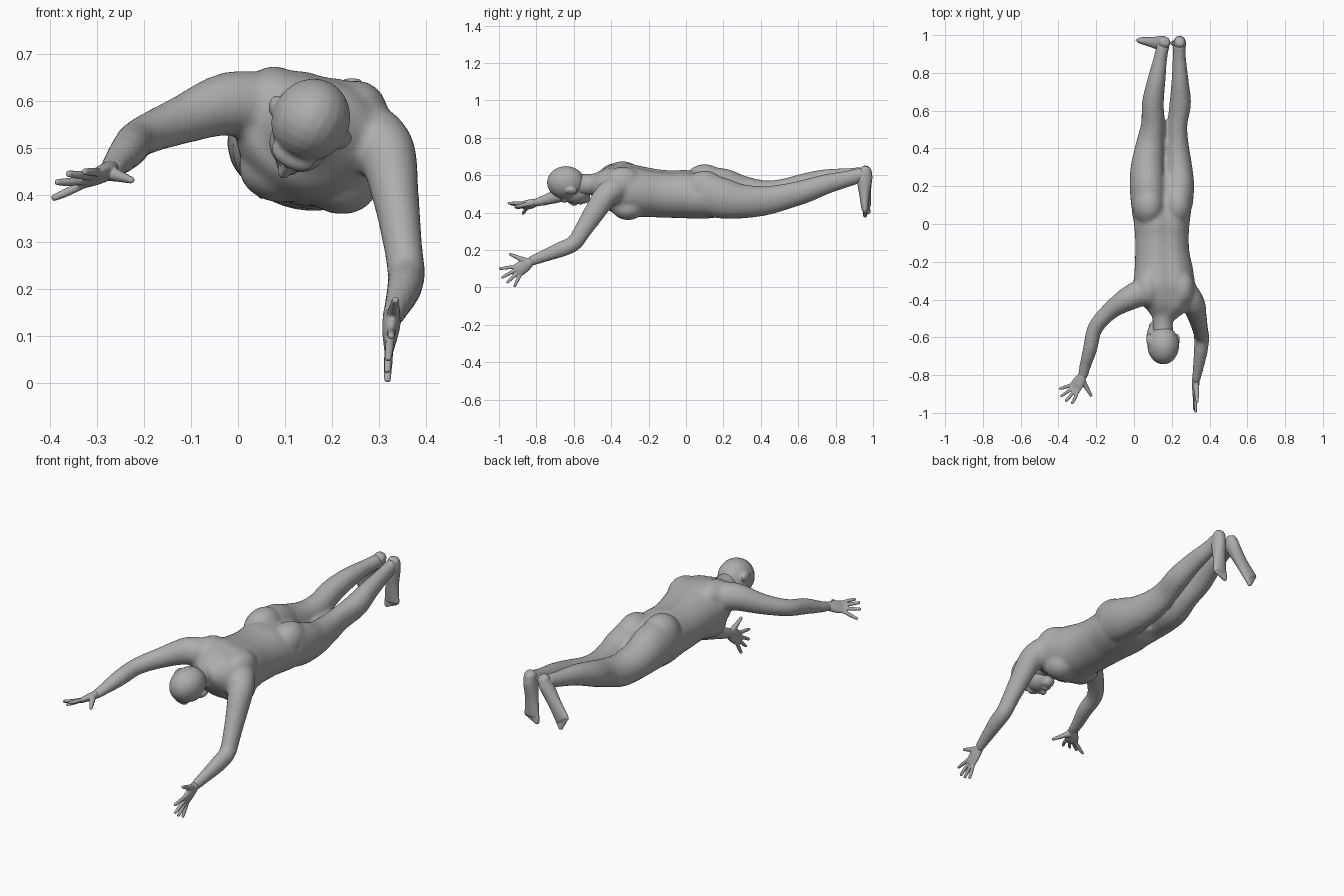
import bpy, bmesh, math
from mathutils import Vector, Matrix

cube = bpy.data.objects.get("Cube")
if cube:
    bpy.data.objects.remove(cube, do_unlink=True)

skin = bpy.data.materials.new("plain_grey")
skin.use_nodes = True
GREY = (.42, .42, .42, 1)
skin.diffuse_color = GREY
skin.node_tree.nodes["Principled BSDF"].inputs["Base Color"].default_value = GREY

ROLL = Vector((.98, 0, -.2))      # sideways axis of the slightly rolled body
ACROSS = Vector((1, 0, 0))


def spline(points, steps):
    """Smooth path through stations of (x, y, z, half width, half depth)."""
    pts = [Vector(p) for p in points]
    pts = [pts[0]] + pts + [pts[-1]]
    out = []
    for a, b, c, d in zip(pts, pts[1:], pts[2:], pts[3:]):
        for i in range(steps):
            t = i / steps
            out.append(b + (c - a) * (t / 2)
                       + (a * 2 - b * 5 + c * 4 - d) * (t * t / 2)
                       + (b * 3 - a - c * 3 + d) * (t ** 3 / 2))
    out.append(pts[-1])
    return out


def tube(bm, points, side=ACROSS, groove=0, sides=20, steps=4):
    """Loft of elliptical sections with rounded ends."""
    path = spline(points, steps)
    centres = [Vector(p[:3]) for p in path]
    rings = []

    def ring(centre, tangent, a, b):
        s = (side - tangent * side.dot(tangent)).normalized()
        n = tangent.cross(s)
        verts = []
        for k in range(sides):
            ang = math.tau * k / sides
            dip = 1 - groove * math.exp(-((ang - math.pi / 2) / .25) ** 2)
            verts.append(bm.verts.new(centre + s * a * math.cos(ang) + n * b * dip * math.sin(ang)))
        rings.append(verts)

    last = len(path) - 1
    for i, p in enumerate(path):
        t = (centres[min(i + 1, last)] - centres[max(i - 1, 0)]).normalized()
        low = min(p[3], p[4])
        if i == 0:
            ring(centres[i] - t * low * .5, t, p[3] * .6, p[4] * .6)
        ring(centres[i], t, p[3], p[4])
        if i == last:
            ring(centres[i] + t * low * .5, t, p[3] * .6, p[4] * .6)
    for r, q in zip(rings, rings[1:]):
        for k in range(sides):
            j = (k + 1) % sides
            bm.faces.new((r[k], r[j], q[j], q[k]))
    bm.faces.new(rings[0][::-1])
    bm.faces.new(rings[-1])


def blob(bm, centre, size, turn=0):
    """Ellipsoid, turned about the long axis of the body."""
    m = Matrix.Translation(centre) @ Matrix.Rotation(turn, 4, 'Y') @ Matrix.Diagonal((*size, 1))
    bmesh.ops.create_uvsphere(bm, u_segments=20, v_segments=12, radius=1, matrix=m)


def finish(bm, name, voxel, smooth):
    """Fuse the overlapping shapes into one soft skin."""
    bmesh.ops.recalc_face_normals(bm, faces=bm.faces[:])
    mesh = bpy.data.meshes.new(name)
    bm.to_mesh(mesh)
    bm.free()
    mesh.materials.append(skin)
    obj = bpy.data.objects.new(name, mesh)
    bpy.context.collection.objects.link(obj)
    fuse = obj.modifiers.new("fuse", 'REMESH')
    fuse.mode = 'VOXEL'
    fuse.voxel_size = voxel
    fuse.use_smooth_shade = True
    soft = obj.modifiers.new("soften", 'SMOOTH')
    soft.factor = .5
    soft.iterations = smooth


# Torso and neck
body = bmesh.new()
tube(body, [(.145, .22, .48, .14, .1), (.145, .1, .49, .16, .122), (.147, 0, .5, .148, .13),
            (.148, -.07, .5, .143, .128), (.15, -.16, .505, .145, .13), (.158, -.26, .515, .158, .138),
            (.16, -.35, .53, .165, .14), (.165, -.42, .545, .14, .11), (.16, -.47, .55, .09, .075)],
     ROLL, groove=.1, sides=32)
tube(body, [(.155, -.42, .56, .08, .075), (.152, -.5, .55, .055, .058), (.155, -.6, .55, .055, .058)], ROLL)

# Shoulder blades, chest and buttocks
blob(body, (.075, -.34, .6), (.07, .1, .075), .2)
blob(body, (.25, -.34, .57), (.07, .1, .075), .2)
blob(body, (.085, -.31, .455), (.085, .09, .07), .2)
blob(body, (.215, -.31, .43), (.085, .09, .07), .2)
blob(body, (.075, .1, .56), (.085, .11, .1), .2)
blob(body, (.225, .1, .53), (.08, .11, .095), .2)

# Right and left arms
tube(body, [(.07, -.35, .585, .075, .075), (-.02, -.39, .595, .066, .068), (-.12, -.455, .56, .048, .052),
            (-.205, -.55, .525, .041, .042), (-.232, -.66, .498, .038, .041),
            (-.258, -.75, .468, .031, .029), (-.272, -.81, .452, .027, .021)], Vector((.7, -.7, 0)))
tube(body, [(.25, -.34, .54, .075, .075), (.312, -.42, .5, .064, .066), (.335, -.49, .4, .05, .057),
            (.35, -.555, .3, .042, .047), (.358, -.6, .235, .04, .043), (.354, -.67, .203, .037, .042),
            (.34, -.76, .167, .029, .033), (.328, -.83, .14, .022, .027)])

# Right and left legs
tube(body, [(.075, .1, .53, .09, .115), (.07, .2, .525, .092, .112), (.07, .3, .505, .088, .093),
            (.085, .42, .49, .075, .083), (.1, .53, .512, .062, .071), (.1, .64, .548, .058, .064),
            (.117, .75, .58, .049, .053), (.14, .88, .6, .036, .039), (.155, .95, .608, .033, .038)], ROLL)
tube(body, [(.225, .1, .5, .085, .115), (.233, .2, .475, .085, .11), (.232, .3, .46, .076, .093),
            (.227, .42, .463, .062, .08), (.23, .53, .485, .052, .07), (.245, .64, .515, .057, .063),
            (.244, .75, .552, .046, .054), (.24, .88, .585, .035, .043), (.24, .95, .606, .033, .04)], ROLL)
finish(body, "body", .011, 5)

# Head, face turned down and towards its right
head = bmesh.new()
centre = Vector((.155, -.642, .56))
face, ear_axis = Vector((-.46, 0, -.89)), Vector((.89, 0, -.46))
TURN = .48


def on_head(forward, along, sideways=0):
    return centre + face * forward + ear_axis * sideways + Vector((0, along, 0))


blob(head, centre, (.083, .102, .09), TURN)
blob(head, on_head(.055, .05), (.064, .078, .062), TURN)
blob(head, on_head(.09, .1), (.036, .03, .03), TURN)
blob(head, on_head(.083, -.008), (.05, .022, .03), TURN)
blob(head, on_head(.112, .078), (.026, .016, .016), TURN)
tube(head, [(*on_head(.1, .005), .01, .01), (*on_head(.126, .042), .012, .014),
            (*on_head(.118, .054), .018, .012)], ear_axis, sides=10)
for s in (-1, 1):
    blob(head, on_head(.008, .03, s * .083), (.012, .034, .022), TURN + s * .3)
finish(head, "head", .006, 4)


def hand(name, wrist, index, pinky, tips, thumb):
    """Flat palm with four fingers between index and pinky knuckles, and a thumb."""
    bm = bmesh.new()
    wrist, index, pinky = Vector(wrist), Vector(index), Vector(pinky)
    across = (index - pinky).normalized()
    middle = (index + pinky) / 2
    half = (index - pinky).length / 2 + .008
    tube(bm, [(*wrist, .022, .02), (*wrist.lerp(middle, .5), half * .95, .018),
              (*middle, half, .012)], across)
    for i, tip in enumerate(tips):
        base, tip = index.lerp(pinky, i / 3), Vector(tip)
        inner = base.lerp(middle, .2).lerp(wrist, .2)
        tube(bm, [(*inner, .01, .01), (*base.lerp(tip, .5), .0095, .0095), (*tip, .0075, .0075)],
             across, sides=10)
    root, end = Vector(thumb[0]), Vector(thumb[1])
    tube(bm, [(*root, .018, .016), (*root.lerp(end, .5), .012, .012), (*end, .008, .008)],
         across, sides=10)
    finish(bm, name, .004, 3)


hand("right_hand", (-.27, -.8, .455), (-.293, -.885, .45), (-.334, -.855, .42),
     [(-.328, -.95, .45), (-.362, -.938, .446), (-.386, -.912, .428), (-.393, -.872, .394)],
     [(-.272, -.83, .447), (-.226, -.91, .432)])
hand("left_hand", (.328, -.825, .142), (.326, -.922, .11), (.32, -.888, .063),
     [(.326, -.996, .1), (.32, -.984, .052), (.318, -.956, .026), (.318, -.917, .006)],
     [(.33, -.86, .142), (.335, -.942, .178)])


def foot(name, points, side):
    """Wedge from heel to ball, with five toes of falling size (big toe on the side axis)."""
    bm = bmesh.new()
    tube(bm, points, side)
    ball, toe = Vector(points[-1][:3]), Vector(points[-1][:3]) - Vector(points[-2][:3])
    toe.normalize()
    for i in range(5):
        base = ball + side * (.03 - .0155 * i)
        size = .0125 - .0012 * i
        tip = base + toe * (.034 - .006 * i)
        tube(bm, [(*base, size, size), (*tip, size, size)], side, sides=10)
    finish(bm, name, .005, 3)


foot("right_foot", [(.165, .962, .632, .03, .03), (.148, .957, .59, .034, .04), (.1, .962, .52, .035, .028),
                    (.045, .972, .445, .042, .018)], Vector((.8, 0, -.6)))
foot("left_foot", [(.242, .962, .632, .03, .03), (.242, .955, .585, .034, .042), (.237, .954, .5, .035, .029),
                   (.235, .957, .415, .042, .018)], Vector((-1, 0, 0)))
